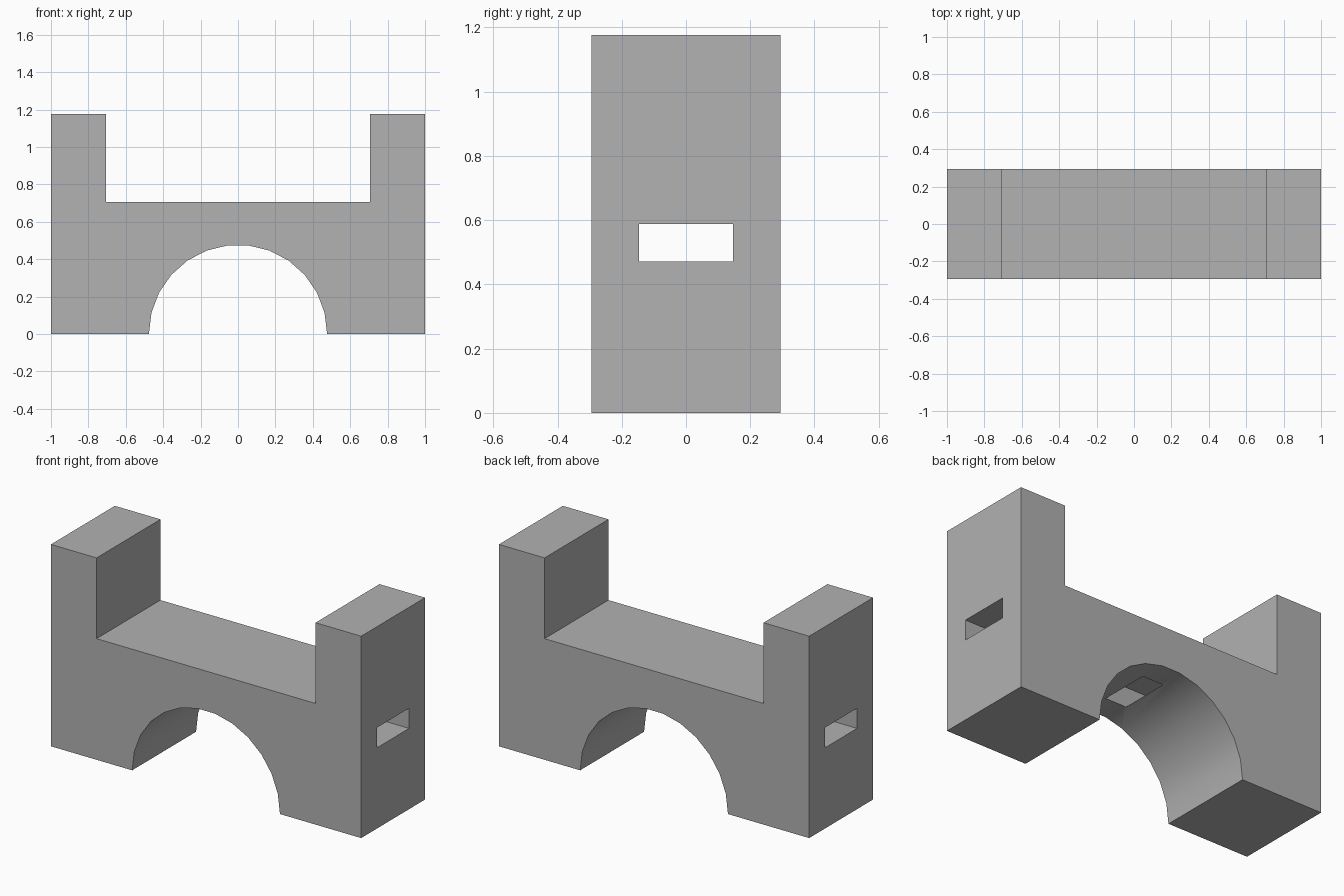
import bpy
import bmesh
from math import sin, cos, pi, radians

if "Cube" in bpy.data.objects:
    bpy.data.objects.remove(bpy.data.objects["Cube"])

U = 1 / 17                    # block module
HALF_DEPTH = 5 * U
HEIGHT, DECK = 20 * U, 12 * U
ARCH_R, ARCH_STEPS = 8.1 * U, 13

grey = bpy.data.materials.new("plain_grey")
grey.use_nodes = True
grey.diffuse_color = (0.445, 0.445, 0.445, 1)
grey.node_tree.nodes["Principled BSDF"].inputs["Base Color"].default_value = grey.diffuse_color


def extrude_profile(name, points, half_depth):
    """Closed x-z outline extruded evenly along y."""
    bm = bmesh.new()
    face = bm.faces.new([bm.verts.new((x, -half_depth, z)) for x, z in points])
    grown = bmesh.ops.extrude_face_region(bm, geom=[face])["geom"]
    moved = [g for g in grown if isinstance(g, bmesh.types.BMVert)]
    bmesh.ops.translate(bm, verts=moved, vec=(0, 2 * half_depth, 0))
    bmesh.ops.recalc_face_normals(bm, faces=bm.faces)
    mesh = bpy.data.meshes.new(name)
    bm.to_mesh(mesh)
    bm.free()
    mesh.materials.append(grey)
    obj = bpy.data.objects.new(name, mesh)
    bpy.context.collection.objects.link(obj)
    return obj


# Bridge body: two end towers, a low deck and a faceted arch below
arch = [(ARCH_R * cos(pi * i / ARCH_STEPS), ARCH_R * sin(pi * i / ARCH_STEPS))
        for i in range(ARCH_STEPS + 1)]
arch[0], arch[-1] = (ARCH_R, 0), (-ARCH_R, 0)
outline = arch + [(-1, 0), (-1, HEIGHT), (-DECK, HEIGHT), (-DECK, DECK),
                  (DECK, DECK), (DECK, HEIGHT), (1, HEIGHT), (1, 0)]
body = extrude_profile("bridge_body", outline, HALF_DEPTH)

# Rectangular slot running lengthwise, opening into the crown of the arch
low, high = 8 * U, 10 * U
slot = extrude_profile("slot_cutter",
                       [(-1.2, low), (1.2, low), (1.2, high), (-1.2, high)], 2.5 * U)
slot.hide_render = True
cut = body.modifiers.new("slot", "BOOLEAN")
cut.operation, cut.solver, cut.object = "DIFFERENCE", "EXACT", slot

bpy.ops.object.select_all(action="DESELECT")
body.select_set(True)
bpy.context.view_layer.objects.active = body
bpy.ops.object.modifier_apply(modifier=cut.name)
bpy.data.objects.remove(slot)

# Smooth arch with crisp block edges
bpy.ops.object.shade_smooth_by_angle(angle=radians(30))
